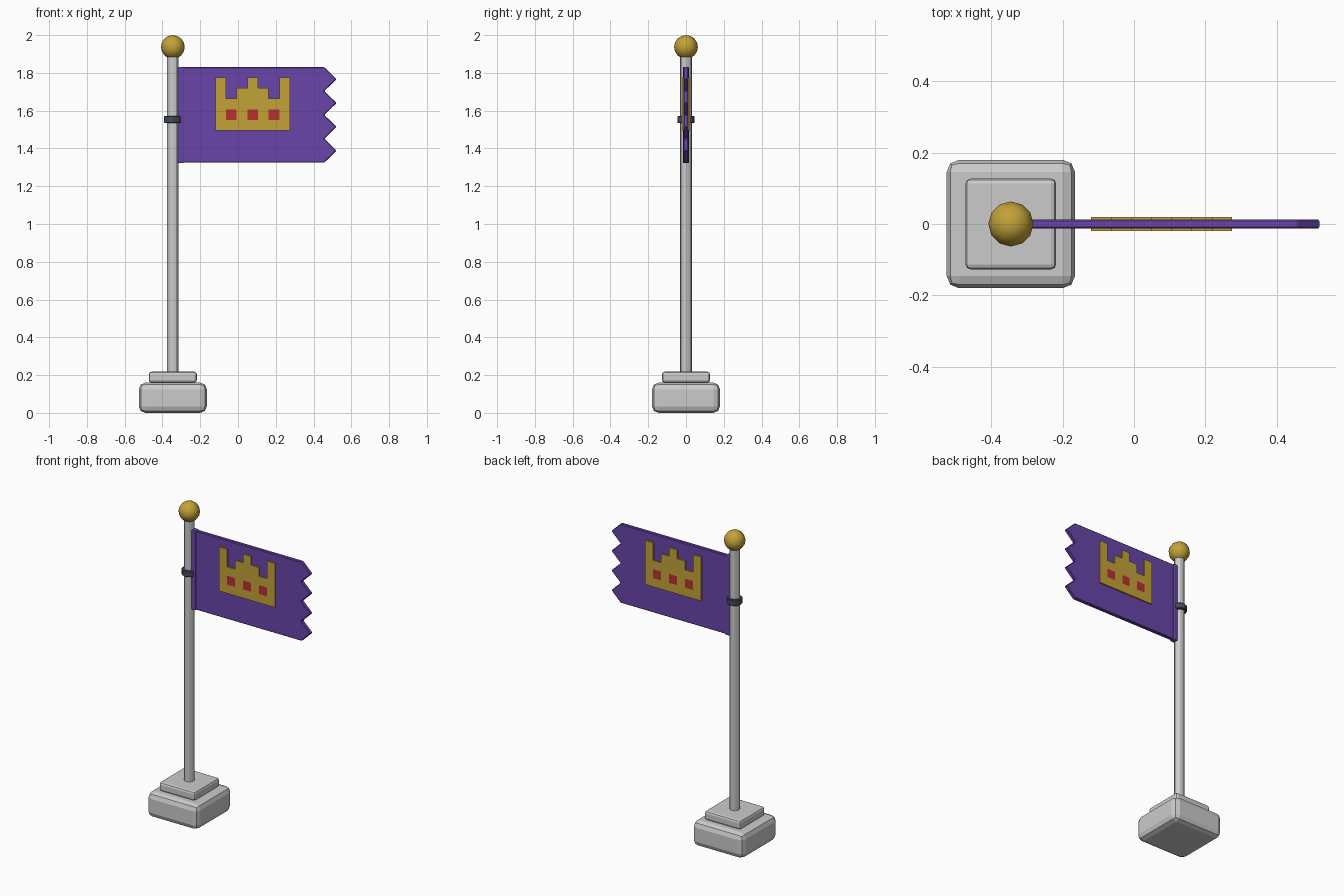
import bpy, bmesh

if "Cube" in bpy.data.objects:
    bpy.data.objects.remove(bpy.data.objects["Cube"])

PX = -0.345  # pole axis


def material(name, rgb):
    m = bpy.data.materials.new(name)
    m.diffuse_color = (*rgb, 1)
    m.use_nodes = True
    m.node_tree.nodes["Principled BSDF"].inputs["Base Color"].default_value = m.diffuse_color
    return m


purple = material("purple_cloth", (0.14, 0.06, 0.40))
gold = material("gold", (0.55, 0.36, 0.04))
red = material("red", (0.48, 0.03, 0.03))
dark = material("dark_metal", (0.06, 0.07, 0.10))


def finish(ob, name, mat=None, bevel=0, segments=2):
    ob.name = name
    if mat:
        ob.data.materials.append(mat)
    if bevel:
        b = ob.modifiers.new("Bevel", "BEVEL")
        b.width, b.segments = bevel, segments
        b.limit_method = "ANGLE"
    return ob


def box(name, x, y, z, mat=None, bevel=0, segments=2):
    bpy.ops.mesh.primitive_cube_add(size=1, location=[(a + b) / 2 for a, b in (x, y, z)])
    ob = bpy.context.object
    ob.scale = [b - a for a, b in (x, y, z)]
    bpy.ops.object.transform_apply(location=False, rotation=False, scale=True)
    return finish(ob, name, mat, bevel, segments)


def cylinder(name, r, z0, z1, sides, mat=None, bevel=0):
    bpy.ops.mesh.primitive_cylinder_add(vertices=sides, radius=r, depth=z1 - z0,
                                        location=(PX, 0, (z0 + z1) / 2))
    bpy.ops.object.shade_smooth_by_angle()
    return finish(bpy.context.object, name, mat, bevel, 1)


def mesh_object(name, bm):
    me = bpy.data.meshes.new(name)
    bmesh.ops.recalc_face_normals(bm, faces=bm.faces)
    bm.to_mesh(me)
    bm.free()
    ob = bpy.data.objects.new(name, me)
    bpy.context.collection.objects.link(ob)
    return ob


# Stepped base
box("base_block", (PX - 0.18, PX + 0.18), (-0.18, 0.18), (0.0, 0.16), bevel=0.035)
box("base_step", (PX - 0.127, PX + 0.127), (-0.127, 0.127), (0.16, 0.218), bevel=0.014)

# Pole, clamp ring and ball
cylinder("pole", 0.031, 0.2, 1.9, 12)
cylinder("clamp_ring", 0.046, 1.534, 1.572, 12, dark, 0.004)
bpy.ops.mesh.primitive_uv_sphere_add(segments=12, ring_count=8, radius=0.063,
                                     location=(PX, 0, 1.937))
bpy.ops.object.shade_smooth_by_angle(angle=1.2)
finish(bpy.context.object, "pole_ball", gold)

# Sleeve that holds the cloth to the pole
box("flag_sleeve", (-0.32, -0.288), (-0.017, 0.017), (1.322, 1.832), purple, 0.005)

# Cloth with a zigzag free edge
top, bottom, teeth = 1.83, 1.325, 4
step = (top - bottom) / (teeth * 2)
outline = [(-0.295, bottom), (-0.295, top)]
outline += [(0.522 if i % 2 else 0.457, top - i * step) for i in range(teeth * 2 + 1)]
bm = bmesh.new()
face = bm.faces.new([bm.verts.new((x, -0.012, z)) for x, z in outline])
ext = bmesh.ops.extrude_face_region(bm, geom=[face])
bmesh.ops.translate(bm, vec=(0, 0.024, 0),
                    verts=[g for g in ext["geom"] if isinstance(g, bmesh.types.BMVert)])
finish(mesh_object("flag_cloth", bm), "flag_cloth", purple, 0.004, 1)

# Pixel crown emblem, showing on both sides of the cloth
rows = ["#..#..#",
        "#.###.#",
        "#######",
        "#o#o#o#",
        "#######"]
cell = 0.0564
for char, name, mat in (("#", "crown_emblem", gold), ("o", "crown_gems", red)):
    bm = bmesh.new()
    front = []
    for r, row in enumerate(rows):
        for c, ch in enumerate(row):
            if ch == char:
                x, z = -0.12 + c * cell, 1.776 - r * cell
                front.append(bm.faces.new([bm.verts.new((x + i * cell, -0.02, z - k * cell))
                                           for i, k in ((0, 0), (0, 1), (1, 1), (1, 0))]))
    bmesh.ops.remove_doubles(bm, verts=bm.verts, dist=0.001)
    ext = bmesh.ops.extrude_face_region(bm, geom=bm.faces[:])
    bmesh.ops.translate(bm, vec=(0, 0.04, 0),
                        verts=[g for g in ext["geom"] if isinstance(g, bmesh.types.BMVert)])
    finish(mesh_object(name, bm), name, mat)
